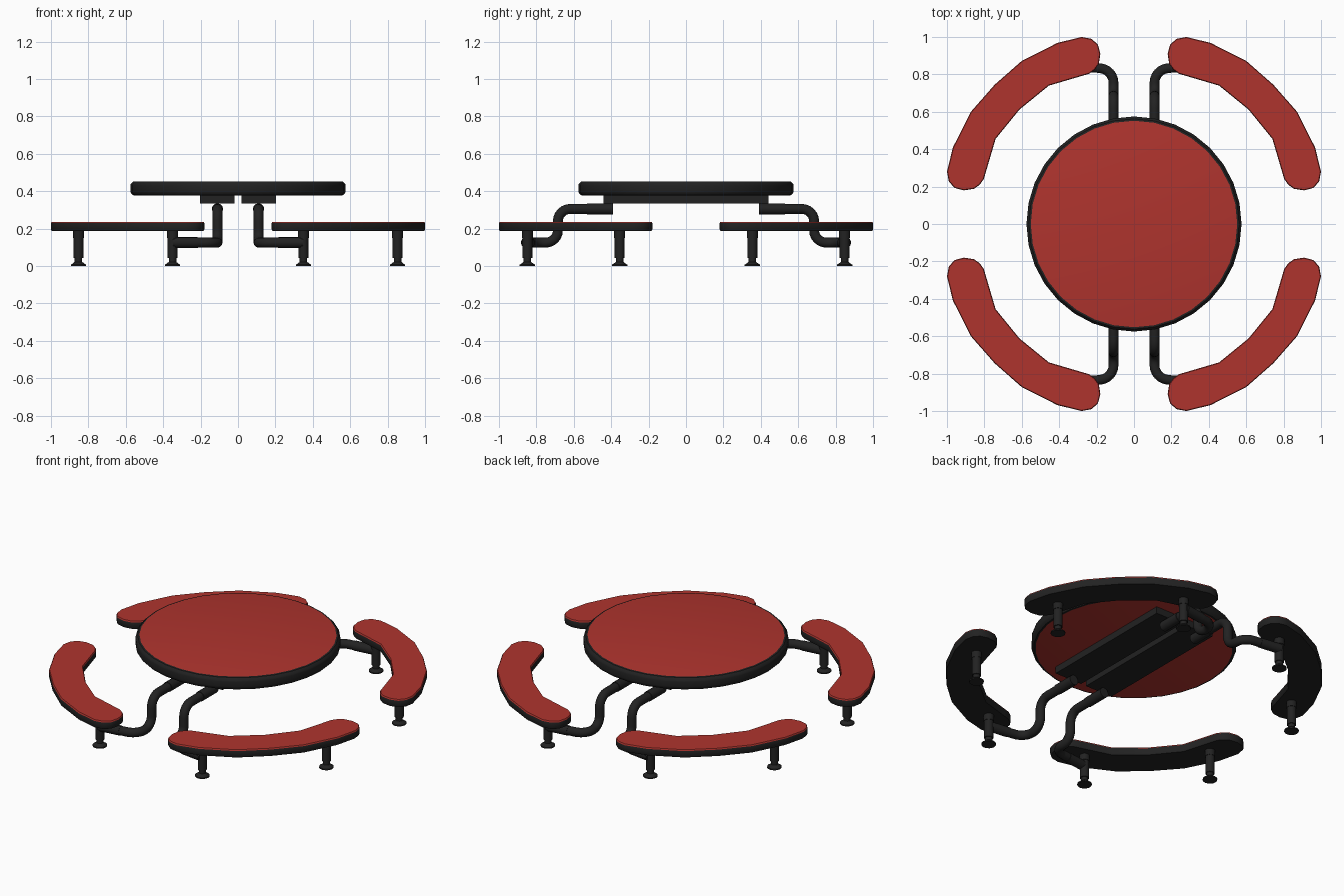
import bpy, bmesh, math
from mathutils import Vector

if "Cube" in bpy.data.objects:
    bpy.data.objects.remove(bpy.data.objects["Cube"])


def material(name, rgb):
    m = bpy.data.materials.new(name)
    m.diffuse_color = (*rgb, 1)
    m.use_nodes = True
    m.node_tree.nodes["Principled BSDF"].inputs["Base Color"].default_value = m.diffuse_color
    return m


RED = material("red plastic", (0.43, 0.034, 0.027))
BLACK = material("black metal", (0.016, 0.016, 0.016))


def finish(name, bm, mats, mirror=False, smooth=True):
    bmesh.ops.recalc_face_normals(bm, faces=bm.faces[:])
    me = bpy.data.meshes.new(name)
    bm.to_mesh(me)
    bm.free()
    for m in mats:
        me.materials.append(m)
    ob = bpy.data.objects.new(name, me)
    bpy.context.collection.objects.link(ob)
    if mirror:
        mod = ob.modifiers.new("mirror", 'MIRROR')
        mod.use_axis = (True, True, False)
        mod.use_mirror_merge = False
    if smooth:
        bpy.ops.object.select_all(action='DESELECT')
        ob.select_set(True)
        bpy.context.view_layer.objects.active = ob
        bpy.ops.object.shade_smooth_by_angle(angle=math.radians(35))
    return ob


def lathe(bm, profile, centre=(0, 0), n=32):
    """Spin an (r, z) profile about a vertical axis, capping both ends."""
    rings = [[bm.verts.new((centre[0] + r * math.cos(2 * math.pi * i / n),
                            centre[1] + r * math.sin(2 * math.pi * i / n), z))
              for i in range(n)] for r, z in profile]
    for a, b in zip(rings, rings[1:]):
        for i in range(n):
            j = (i + 1) % n
            bm.faces.new((a[i], a[j], b[j], b[i]))
    return bm.faces.new(rings[0]), bm.faces.new(rings[-1])


def extrude_outline(bm, layers):
    """Stack (outline, z) layers into a closed slab; returns the top cap."""
    rings = [[bm.verts.new((x, y, z)) for x, y in pts] for pts, z in layers]
    n = len(rings[0])
    for a, b in zip(rings, rings[1:]):
        for i in range(n):
            j = (i + 1) % n
            bm.faces.new((a[i], a[j], b[j], b[i]))
    bm.faces.new(rings[0])
    return bm.faces.new(rings[-1])


def round_path(points, radius, steps=6):
    """Replace each inner corner of a polyline by a curved bend."""
    p = [Vector(q) for q in points]
    out = [p[0]]
    for a, b, c in zip(p, p[1:], p[2:]):
        s, e = b + (a - b).normalized() * radius, b + (c - b).normalized() * radius
        for k in range(steps + 1):
            t = k / steps
            w = 1.75   # weighted quadratic, close to a circular arc
            u, v, x = (1 - t) ** 2, w * 0.8 * t * (1 - t), t * t
            out.append((s * u + b * v + e * x) / (u + v + x))
    return out + [p[-1]]


def sweep(bm, path, r, n=14):
    """Tube of radius r along the path."""
    rings = []
    normal = None
    for i, p in enumerate(path):
        t = (path[min(i + 1, len(path) - 1)] - path[max(i - 1, 0)]).normalized()
        if normal is None:
            normal = t.orthogonal()
        normal = (normal - t * normal.dot(t)).normalized()
        side = t.cross(normal)
        rings.append([bm.verts.new(p + r * (math.cos(2 * math.pi * k / n) * normal
                                            + math.sin(2 * math.pi * k / n) * side))
                      for k in range(n)])
    for a, b in zip(rings, rings[1:]):
        for k in range(n):
            j = (k + 1) % n
            bm.faces.new((a[k], a[j], b[j], b[k]))
    bm.faces.new(rings[0])
    bm.faces.new(rings[-1])


# Table top: black rounded rim, red upper and lower faces
bm = bmesh.new()
caps = lathe(bm, [(0.552, 0.377), (0.562, 0.379), (0.573, 0.391), (0.575, 0.40),
                  (0.575, 0.43), (0.573, 0.439), (0.562, 0.451), (0.552, 0.453)], n=32)
for f in caps:
    f.material_index = 1
finish("table_top", bm, [BLACK, RED])

# Two support boards under the table
bm = bmesh.new()
extrude_outline(bm, [([(0.018, -0.44), (0.203, -0.44), (0.203, 0.44), (0.018, 0.44)], z)
                     for z in (0.335, 0.377)])
board = finish("support_board", bm, [BLACK], mirror=True, smooth=False)
board.modifiers["mirror"].use_axis = (True, False, False)

# Curved seats: half outline reflected over the quadrant diagonal
half = [(0.745, 0.745), (0.60, 0.872), (0.41, 0.968), (0.28, 1.0), (0.228, 0.99),
        (0.193, 0.96), (0.18, 0.91), (0.188, 0.855), (0.21, 0.825), (0.24, 0.803),
        (0.285, 0.79), (0.455, 0.74), (0.612, 0.612)]
outline = half + [(y, x) for x, y in reversed(half[1:-1])]


def inset(pts, d):
    res = []
    for i, p in enumerate(pts):
        t = (Vector(pts[(i + 1) % len(pts)]) - Vector(pts[i - 1])).normalized()
        res.append((p[0] + t.y * -d, p[1] + t.x * d))
    return res


bm = bmesh.new()
inner = inset(outline, 0.004)
top = extrude_outline(bm, [(inner, 0.188), (outline, 0.195), (outline, 0.229),
                           (inner, 0.236)])
top.material_index = 1
for e in top.edges:                      # red wraps over the softened top edge
    for f in e.link_faces:
        f.material_index = 1
finish("seat", bm, [BLACK, RED], mirror=True)

# Seat legs with thin necks and flared feet
bm = bmesh.new()
for c in ((0.35, 0.848), (0.853, 0.355)):
    lathe(bm, [(0.041, 0), (0.041, 0.007), (0.03, 0.014), (0.02, 0.022), (0.02, 0.042),
               (0.026, 0.042), (0.026, 0.15), (0.029, 0.15), (0.029, 0.19)], c, 16)
finish("seat_leg", bm, [BLACK], mirror=True)

# Bent pipes from the table to the seat legs
bm = bmesh.new()
path = [(0.11, 0.40, 0.305), (0.11, 0.685, 0.305), (0.11, 0.685, 0.125),
        (0.11, 0.823, 0.125), (0.35, 0.855, 0.125)]
sweep(bm, round_path(path, 0.065), 0.0265)
finish("bent_pipe", bm, [BLACK], mirror=True)

# Thicker sleeves at both pipe ends
bm = bmesh.new()
sweep(bm, [Vector((0.11, 0.39, 0.305)), Vector((0.11, 0.53, 0.305))], 0.03)
sweep(bm, [Vector((0.215, 0.837, 0.125)), Vector((0.34, 0.8537, 0.125))], 0.029)
finish("pipe_sleeve", bm, [BLACK], mirror=True)
